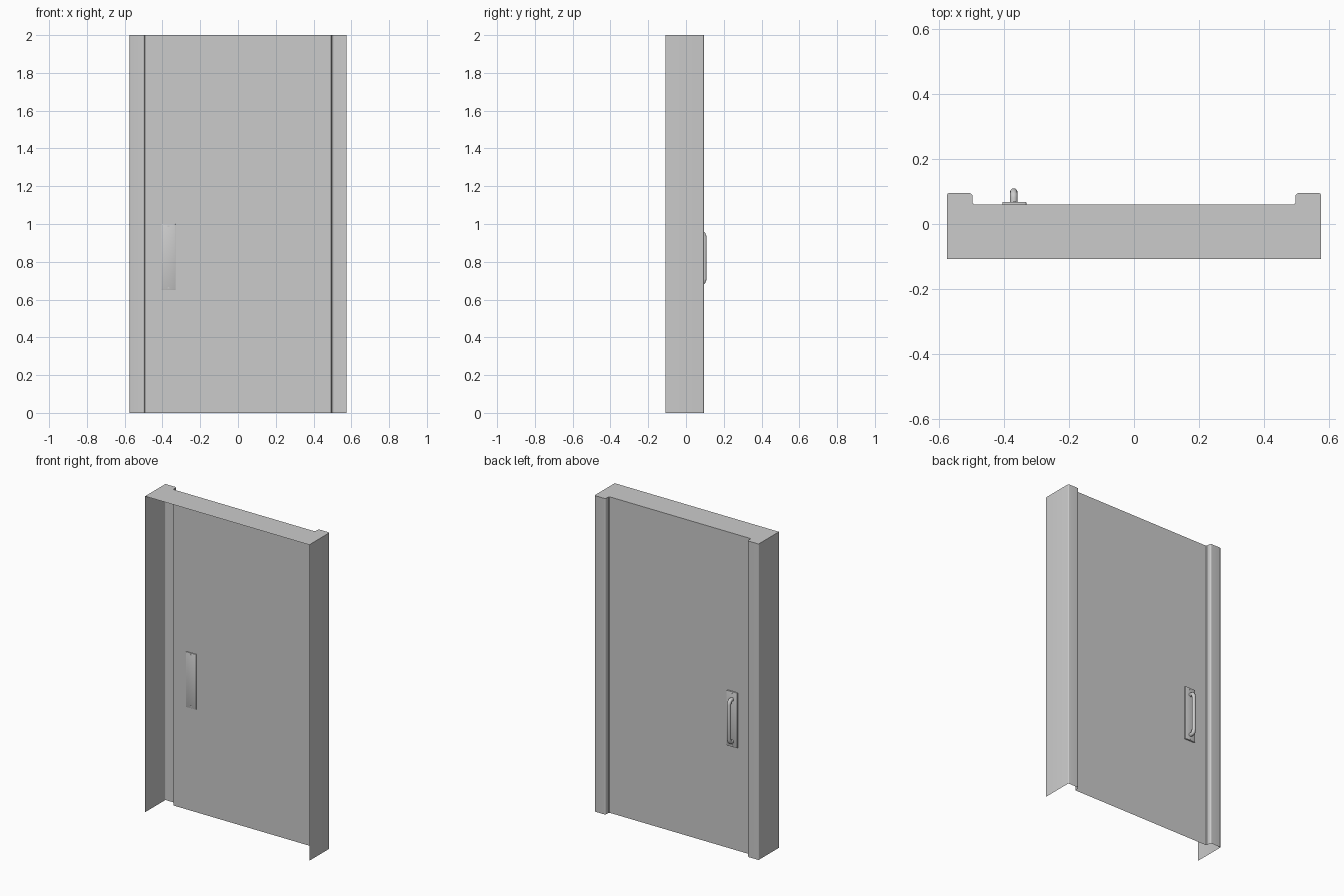
import bpy, bmesh
from math import sin, cos, pi
from mathutils import Matrix

if "Cube" in bpy.data.objects:
    bpy.data.objects.remove(bpy.data.objects["Cube"])

W, FRONT, DOOR, BACK, H = 0.575, -0.108, 0.06, 0.095, 2.0


def finish(bm, name):
    bmesh.ops.remove_doubles(bm, verts=bm.verts, dist=1e-5)
    mesh = bpy.data.meshes.new(name)
    bm.to_mesh(mesh)
    bm.free()
    obj = bpy.data.objects.new(name, mesh)
    bpy.context.collection.objects.link(obj)
    bpy.ops.object.select_all(action='DESELECT')
    obj.select_set(True)
    bpy.context.view_layer.objects.active = obj
    bpy.ops.object.shade_smooth_by_angle(angle=0.6)
    return obj


def face(bm, pts):
    return bm.faces.new([bm.verts.new(p) for p in pts])


def arc(cx, cy, r, a0, a1, n=4):
    return [(cx + r * cos(a0 + (a1 - a0) * i / n),
             cy + r * sin(a0 + (a1 - a0) * i / n)) for i in range(n + 1)]


# Door frame: open thin shell, rounded jamb profile mirrored left and right
r = 0.01
half = [(W, FRONT)] + arc(W - 0.006, BACK - 0.006, 0.006, 0, pi / 2)
half += arc(0.497 + r, BACK - r, r, pi / 2, pi)
half += [(0.497, DOOR + 0.005), (0.5 - 0.008, DOOR)]
bm = bmesh.new()
for s in (1, -1):
    for (x0, y0), (x1, y1) in zip(half, half[1:]):
        q = [(s * x0, y0, 0), (s * x1, y1, 0), (s * x1, y1, H), (s * x0, y0, H)]
        face(bm, q[::-s])
# closed top
outline = half + [(-x, y) for x, y in reversed(half)]
face(bm, [(x, y, H) for x, y in outline])
bmesh.ops.recalc_face_normals(bm, faces=bm.faces)
finish(bm, "door_frame")

# Door leaf: sheet with a low panel pressed towards the front
bm = bmesh.new()
xs = [-0.492, -0.237, 0.235, 0.492]
zs = [0, 0.258, 0.61, H]
for i in range(3):
    for j in range(3):
        f = face(bm, [(xs[i + 1], DOOR, zs[j]), (xs[i], DOOR, zs[j]),
                      (xs[i], DOOR, zs[j + 1]), (xs[i + 1], DOOR, zs[j + 1])])
        if i == j == 1:
            panel = f
bmesh.ops.inset_individual(bm, faces=[panel], thickness=0.03, depth=-0.03)
finish(bm, "door_leaf")


# Handle back plate
bm = bmesh.new()
bmesh.ops.create_cube(bm, size=1, matrix=Matrix.Translation((-0.368, 0.0615, 0.825))
                      @ Matrix.Diagonal((0.074, 0.013, 0.35, 1)))
bmesh.ops.bevel(bm, geom=bm.edges[:], offset=0.003, segments=2, profile=0.5, affect='EDGES')
finish(bm, "handle_plate")

# Plate screws
for z in (0.662, 0.988):
    bm = bmesh.new()
    bmesh.ops.create_cone(bm, cap_ends=True, segments=12, radius1=0.005, radius2=0.005,
                          depth=0.015, matrix=Matrix.Translation((-0.368, 0.0615, z))
                          @ Matrix.Rotation(pi / 2, 4, 'X'))
    finish(bm, "plate_screw")

# Pull handle: bent round bar
lower = [(0.06, 0.687), (0.08, 0.687), (0.087, 0.689), (0.093, 0.695), (0.098, 0.71)]
path = lower + [(y, 1.64 - z) for y, z in reversed(lower)]
curve = bpy.data.curves.new("pull_handle", 'CURVE')
curve.dimensions = '3D'
curve.bevel_depth = 0.012
curve.bevel_resolution = 3
curve.use_fill_caps = True
spline = curve.splines.new('POLY')
spline.points.add(len(path) - 1)
for p, (y, z) in zip(spline.points, path):
    p.co = (-0.37, y, z, 1)
handle = bpy.data.objects.new("pull_handle", curve)
bpy.context.collection.objects.link(handle)
